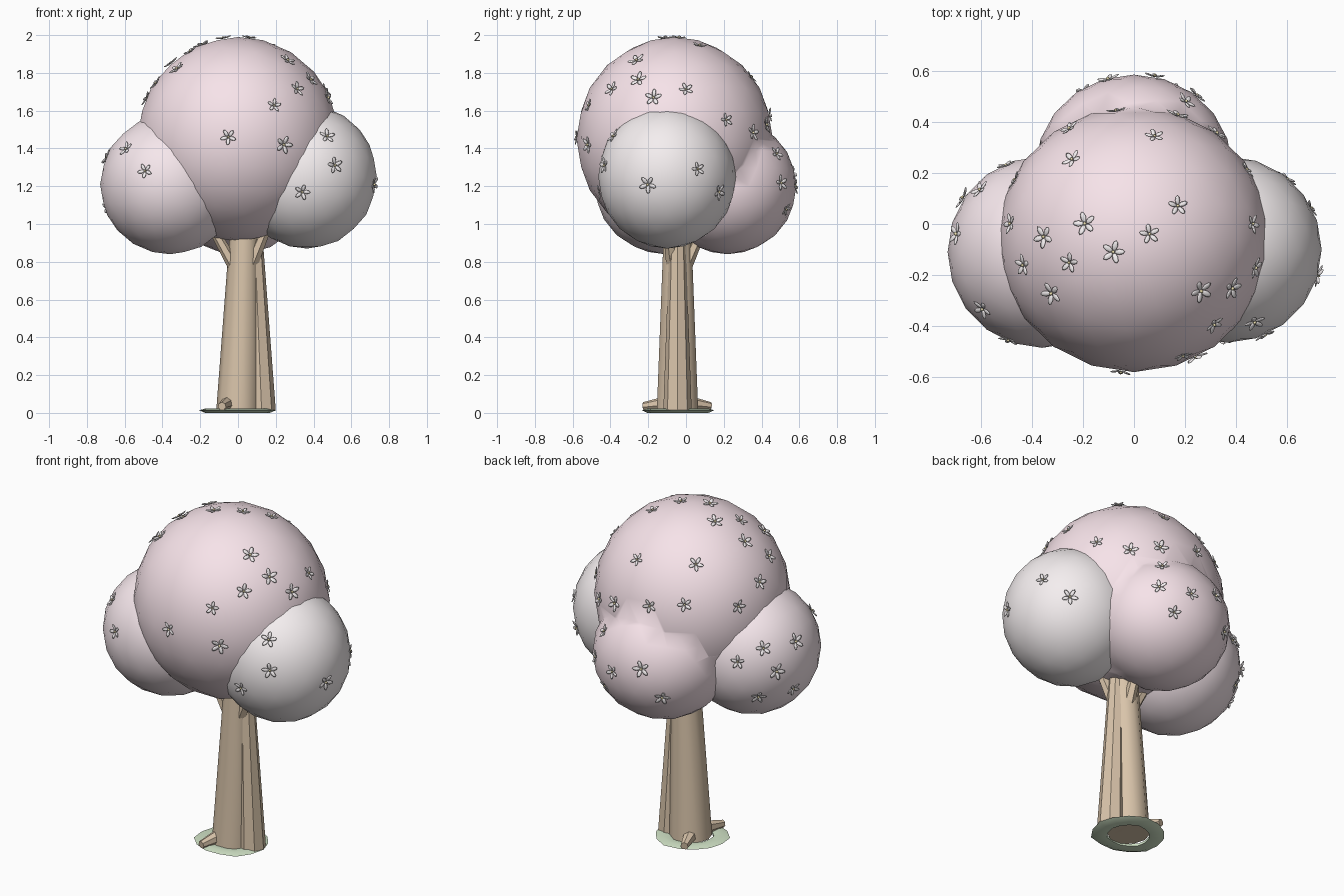
import bpy, bmesh, math, random
from mathutils import Vector, Matrix

if "Cube" in bpy.data.objects:
    bpy.data.objects.remove(bpy.data.objects["Cube"])

random.seed(4)


def material(name, rgb):
    m = bpy.data.materials.new(name)
    m.diffuse_color = (*rgb, 1)
    m.use_nodes = True
    m.node_tree.nodes["Principled BSDF"].inputs["Base Color"].default_value = m.diffuse_color
    return m


PINK = material("pink", (0.93, 0.77, 0.82))
PALE = material("pale_pink", (0.92, 0.80, 0.84))
BLUSH = material("blush", (0.91, 0.86, 0.87))
BARK = material("bark", (0.69, 0.55, 0.40))
GRASS = material("grass", (0.64, 0.77, 0.57))
PETAL = material("petal", (0.90, 0.86, 0.87))
YELLOW = material("pollen", (0.88, 0.78, 0.45))


def finish(bm, name, mat, angle=None):
    bmesh.ops.recalc_face_normals(bm, faces=bm.faces)
    me = bpy.data.meshes.new(name)
    bm.to_mesh(me)
    bm.free()
    ob = bpy.data.objects.new(name, me)
    bpy.context.collection.objects.link(ob)
    me.materials.append(mat)
    bpy.ops.object.select_all(action='DESELECT')
    ob.select_set(True)
    bpy.context.view_layer.objects.active = ob
    if angle:
        bpy.ops.object.shade_smooth_by_angle(angle=math.radians(angle))
    else:
        me.shade_smooth()
    return ob


def lobe(name, centre, radii, mat):
    bm = bmesh.new()
    bmesh.ops.create_icosphere(bm, subdivisions=3, radius=1,
                               matrix=Matrix.Translation(centre) @ Matrix.Diagonal((*radii, 1)))
    return finish(bm, name, mat)


def limb(bm, a, b, r1, r2, sides=8):
    """Tapered limb with level-ended rings from a to b."""
    a, b = Vector(a), Vector(b)
    d = b - a
    m = Matrix.Translation((a + b) / 2) @ d.to_track_quat('Z', 'Y').to_matrix().to_4x4()
    bmesh.ops.create_cone(bm, cap_ends=True, segments=sides, radius1=r1, radius2=r2,
                          depth=d.length, matrix=m)


# canopy lobes
main = lobe("canopy_main", (0, -0.06, 1.45), (0.535, 0.52, 0.54), PINK)
left = lobe("canopy_left", (-0.36, -0.11, 1.21), (0.37, 0.375, 0.37), PALE)
right = lobe("canopy_right", (0.365, -0.10, 1.25), (0.37, 0.365, 0.38), BLUSH)
back = lobe("canopy_back", (0, 0.22, 1.20), (0.385, 0.365, 0.36), PINK)
bpy.context.view_layer.update()
lobes = [main, left, right, back]

# blossom spots, as seen looking along each axis onto the canopy
TOP = [(-.25, .37), (-.24, .25), (.08, .34), (.17, .42), (.32, .35), (.24, .50), (.17, .07),
       (.06, -.04), (-.19, 0), (-.35, -.05), (-.25, -.15), (-.08, -.11), (-.32, -.27),
       (-.43, -.16), (-.48, 0), (-.60, .13), (-.69, -.04), (-.59, -.33), (.26, -.26),
       (.38, -.25), (.31, -.39), (.47, -.38), (.46, 0), (.47, -.17), (.19, -.51)]
FRONT = [(-.49, 1.28), (-.05, 1.46), (.24, 1.42), (.34, 1.17), (.51, 1.31)]
RIGHT = [(.06, 1.29), (-.20, 1.21), (.17, 1.17), (.21, 1.55)]
BACK = [(.20, 1.37), (.08, 1.20), (-.10, 1.26), (.16, 1.08), (-.20, 1.10), (-.07, 1.58), (-.5, 1.28)]
LEFT = [(.10, 1.22), (-.02, 1.08), (.15, 1.07), (.17, 1.58)]
rays = [(Vector((x, y, 3)), Vector((0, 0, -1))) for x, y in TOP]
rays += [(Vector((x, -3, z)), Vector((0, 1, 0))) for x, z in FRONT]
rays += [(Vector((x, 3, z)), Vector((0, -1, 0))) for x, z in BACK]
rays += [(Vector((3, y, z)), Vector((-1, 0, 0))) for y, z in RIGHT]
rays += [(Vector((-3, y, z)), Vector((1, 0, 0))) for y, z in LEFT]

petals, hearts = bmesh.new(), bmesh.new()
for origin, direction in rays:
    hits = [o.ray_cast(origin, direction) for o in lobes]
    hits = [h for h in hits if h[0]]
    if not hits:
        continue
    _, pos, normal, _ = min(hits, key=lambda h: (h[1] - origin).length)
    size = random.uniform(0.85, 1.1)
    base = (Matrix.Translation(pos + normal * 0.004)
            @ normal.to_track_quat('Z', 'Y').to_matrix().to_4x4()
            @ Matrix.Rotation(random.uniform(0, 6.28), 4, 'Z') @ Matrix.Scale(size, 4))
    for k in range(5):
        m = (base @ Matrix.Rotation(k * math.tau / 5, 4, 'Z') @ Matrix.Rotation(-0.2, 4, 'Y')
             @ Matrix.Translation((0.025, 0, 0)) @ Matrix.Diagonal((0.021, 0.011, 0.004, 1)))
        bmesh.ops.create_uvsphere(petals, u_segments=8, v_segments=4, radius=1, matrix=m)
    bmesh.ops.create_icosphere(hearts, subdivisions=1, radius=0.007,
                               matrix=base @ Matrix.Translation((0, 0, 0.005)))
finish(petals, "blossom_petals", PETAL)
finish(hearts, "blossom_centres", YELLOW)

# blend the back lobe into the main canopy
mod = main.modifiers.new("join", 'BOOLEAN')
mod.operation = 'UNION'
mod.solver = 'EXACT'
mod.object = back
bpy.ops.object.select_all(action='DESELECT')
bpy.context.view_layer.objects.active = main
main.select_set(True)
bpy.ops.object.modifier_apply(modifier=mod.name)
bpy.data.objects.remove(back)
main.data.shade_smooth()

# trunk with a side buttress
bm = bmesh.new()
limb(bm, (0, -0.045, 0.012), (0.035, -0.045, 1.0), 0.115, 0.075, 10)
limb(bm, (0.125, -0.045, 0.012), (0.085, -0.045, 1.0), 0.075, 0.04, 8)
finish(bm, "trunk", BARK, 40)

# short branches reaching into the canopy
bm = bmesh.new()
for a, b in (((0, -0.06, 0.74), (-0.13, -0.06, 0.97)), ((0.07, -0.07, 0.78), (0.16, -0.10, 1.0)),
             ((0.04, 0, 0.78), (0.05, 0.09, 0.98))):
    limb(bm, a, b, 0.035, 0.025, 6)
finish(bm, "branches", BARK, 40)

# roots
bm = bmesh.new()
for a, b in (((-0.04, -0.06, 0.055), (-0.085, -0.225, 0.035)),
             ((-0.03, -0.02, 0.055), (-0.08, 0.13, 0.035))):
    limb(bm, a, b, 0.045, 0.022, 7)
finish(bm, "roots", BARK, 40)

# uneven ring of grass round the foot
bm = bmesh.new()
rings = []
N = 14
wob = [random.uniform(0.95, 1.04) for _ in range(N)]
for r, z in ((0.12, 0.004), (0.175, 0.0), (0.208, 0.014), (0.17, 0.024), (0.12, 0.018)):
    rings.append([bm.verts.new((-0.005 + r * wob[i] * math.cos(i * math.tau / N),
                                -0.048 + r * wob[i] * 0.94 * math.sin(i * math.tau / N), z))
                  for i in range(N)])
for j in range(5):
    p, q = rings[j], rings[(j + 1) % 5]
    for i in range(N):
        bm.faces.new((p[i], p[(i + 1) % N], q[(i + 1) % N], q[i]))
finish(bm, "grass_ring", GRASS, 40)
